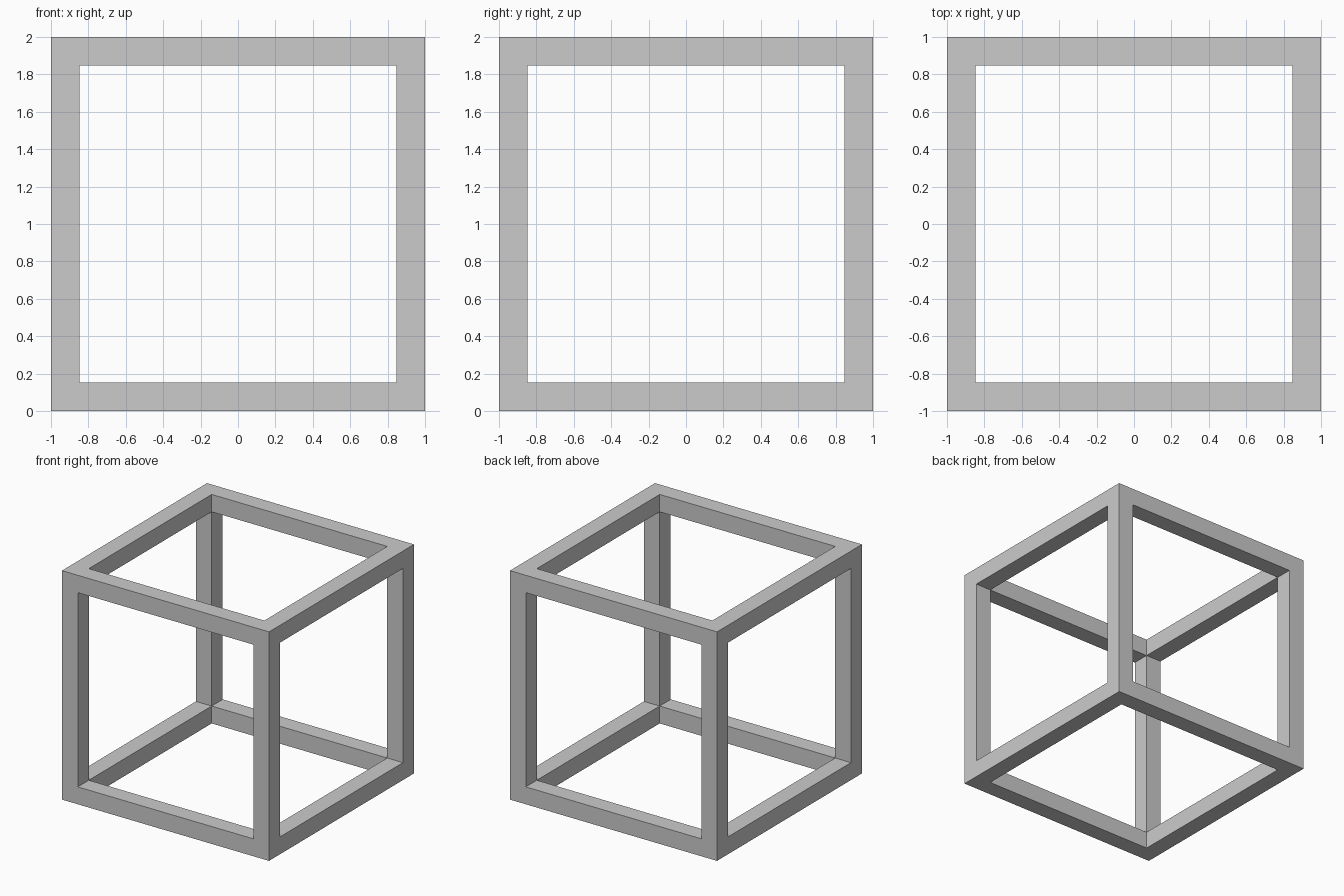
import bpy, bmesh
from mathutils import Matrix

if "Cube" in bpy.data.objects:
    bpy.data.objects.remove(bpy.data.objects["Cube"])

SIZE = 2.0
BAR = 0.152

bm = bmesh.new()
bmesh.ops.create_cube(bm, size=SIZE, matrix=Matrix.Translation((0, 0, SIZE / 2)))
panels = list(bm.faces)

# Outer frame borders on all six sides
bmesh.ops.inset_individual(bm, faces=panels, thickness=BAR, use_even_offset=True)

# Push every opening inward to form the inner walls of the square bars
panels = bmesh.ops.extrude_discrete_faces(bm, faces=panels)["faces"]
for f in panels:
    f.normal_update()
    bmesh.ops.translate(bm, verts=list(f.verts), vec=-f.normal * BAR)

# Open the sides and weld the inner corners
bmesh.ops.delete(bm, geom=panels, context="FACES_ONLY")
bmesh.ops.remove_doubles(bm, verts=list(bm.verts), dist=0.001)
bmesh.ops.recalc_face_normals(bm, faces=list(bm.faces))

mesh = bpy.data.meshes.new("cube_frame")
bm.to_mesh(mesh)
bm.free()
bpy.context.collection.objects.link(bpy.data.objects.new("cube_frame", mesh))
